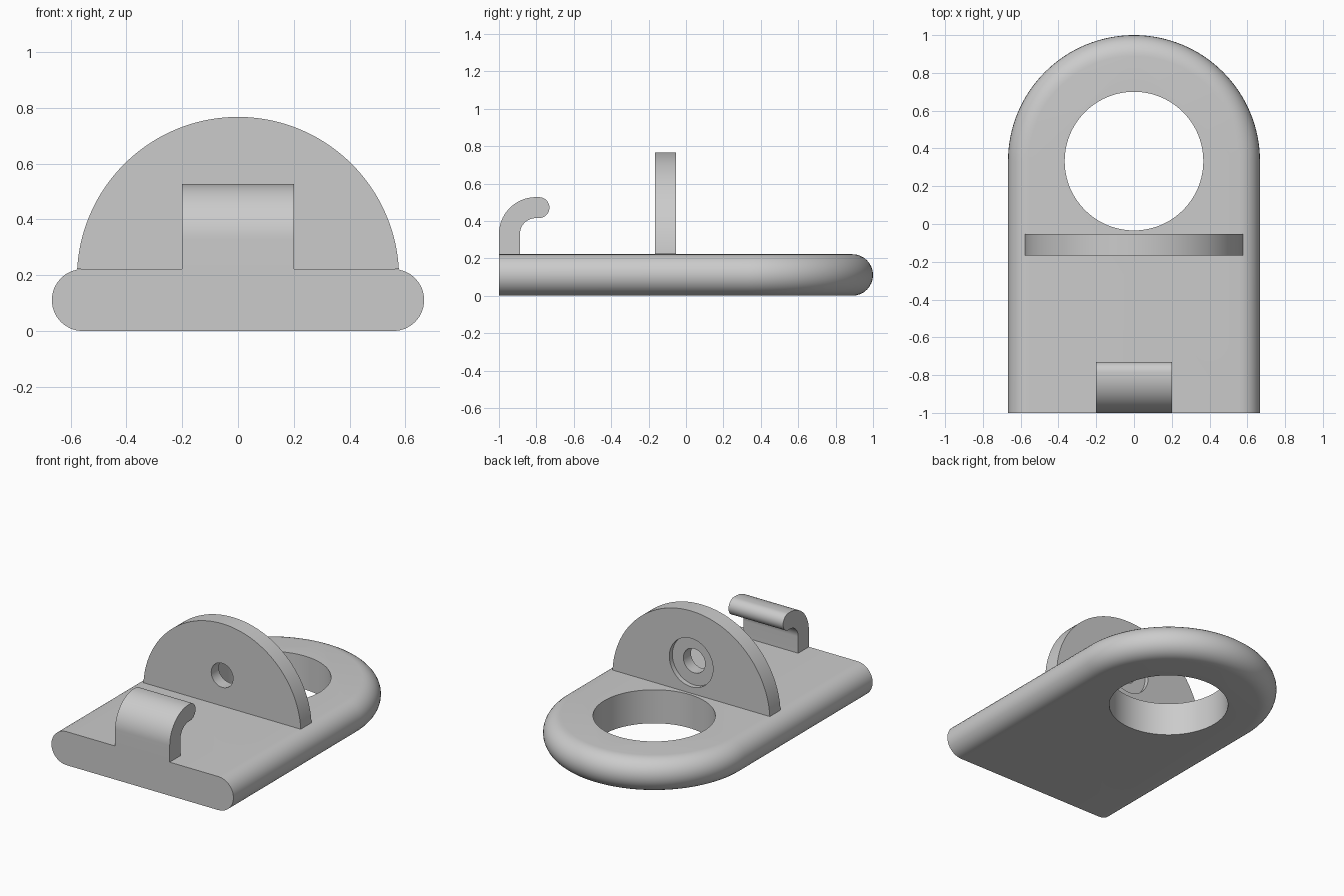
import bpy, bmesh, math
from math import sin, cos, pi

cube = bpy.data.objects.get("Cube")
if cube:
    bpy.data.objects.remove(cube, do_unlink=True)

grey = bpy.data.materials.new("plain_grey")
grey.use_nodes = True
grey.diffuse_color = (0.6, 0.6, 0.6, 1)
grey.node_tree.nodes["Principled BSDF"].inputs["Base Color"].default_value = (0.6, 0.6, 0.6, 1)

HEIGHT = 0.222          # base thickness
HALF = 0.667            # base half width and end radius
EYE_Y = 0.333           # centre of the rounded end and its hole
PIN_Z = 0.425           # centre of the plate's small hole


def make_object(name, bm):
    bmesh.ops.recalc_face_normals(bm, faces=bm.faces)
    mesh = bpy.data.meshes.new(name)
    bm.to_mesh(mesh)
    bm.free()
    mesh.materials.append(grey)
    obj = bpy.data.objects.new(name, mesh)
    bpy.context.collection.objects.link(obj)
    return obj


def arc(cu, cv, r, start, end, steps):
    angles = [math.radians(start + (end - start) * i / steps) for i in range(steps + 1)]
    return [(cu + r * cos(a), cv + r * sin(a)) for a in angles]


def extrude(name, points, place, vector):
    bm = bmesh.new()
    face = bm.faces.new([bm.verts.new(place(u, v)) for u, v in points])
    result = bmesh.ops.extrude_face_region(bm, geom=[face], use_keep_orig=True)
    moved = [g for g in result["geom"] if isinstance(g, bmesh.types.BMVert)]
    bmesh.ops.translate(bm, verts=moved, vec=vector)
    return make_object(name, bm)


def bore(target, points, place, vector):
    cutter = extrude("hole_cutter", points, place, vector)
    cutter.hide_render = True
    mod = target.modifiers.new("hole", "BOOLEAN")
    mod.operation, mod.solver, mod.object = "DIFFERENCE", "EXACT", cutter
    bpy.context.view_layer.objects.active = target
    bpy.ops.object.modifier_apply(modifier=mod.name)
    bpy.data.objects.remove(cutter, do_unlink=True)


def circle(cu, cv, r, steps):
    return arc(cu, cv, r, 0, 360, steps)[:-1]


# Base: U-shaped rings stacked along a half-round edge
bm = bmesh.new()
rings = []
for inset, z in arc(0, HEIGHT / 2, HEIGHT / 2, -90, 90, 16):
    r = HALF - HEIGHT / 2 + inset
    outline = [(r, -1)] + arc(0, EYE_Y, r, 0, 180, 64) + [(-r, -1)]
    rings.append([bm.verts.new((x, y, z)) for x, y in outline])
for low, high in zip(rings, rings[1:]):
    for i in range(len(low) - 1):
        bm.faces.new((low[i], low[i + 1], high[i + 1], high[i]))
bm.faces.new(rings[0])
bm.faces.new(rings[-1])
bm.faces.new([r[0] for r in rings] + [r[-1] for r in reversed(rings)])
base = make_object("base", bm)
bore(base, circle(0, EYE_Y, 0.367, 96), lambda u, v: (u, v, -0.1), (0, 0, 0.5))

# Upright plate with a pin hole and a shallow counterbore on its back
R = 0.577
CENTRE_Z = 0.767 - R
dip = math.degrees(math.asin((HEIGHT - CENTRE_Z) / R))
plate = extrude("upright_plate", arc(0, CENTRE_Z, R, dip, 180 - dip, 96),
                lambda u, v: (u, -0.166, v), (0, 0.112, 0))
bore(plate, circle(0, PIN_Z, 0.08, 48), lambda u, v: (u, -0.3, v), (0, 0.4, 0))
bore(plate, circle(0, PIN_Z, 0.16, 64), lambda u, v: (u, -0.086, v), (0, 0.2, 0))

# Hook curling backwards at the front edge
BEND_Y, BEND_Z, OUTER, INNER = -0.803, 0.33, 0.197, 0.085
TIP = (OUTER - INNER) / 2
profile = [(-1, HEIGHT)] + arc(BEND_Y, BEND_Z, OUTER, 180, 90, 24)
profile += arc(-0.73 - TIP, BEND_Z + INNER + TIP, TIP, 90, -90, 20)
profile += arc(BEND_Y, BEND_Z, INNER, 90, 180, 20) + [(BEND_Y - INNER, HEIGHT)]
hook = extrude("hook", profile, lambda u, v: (-0.2, u, v), (0.4, 0, 0))

# Smooth the round surfaces, keep the edges sharp
bpy.ops.object.select_all(action="DESELECT")
for obj in (base, plate, hook):
    obj.select_set(True)
bpy.context.view_layer.objects.active = base
bpy.ops.object.shade_smooth_by_angle(angle=math.radians(30))
